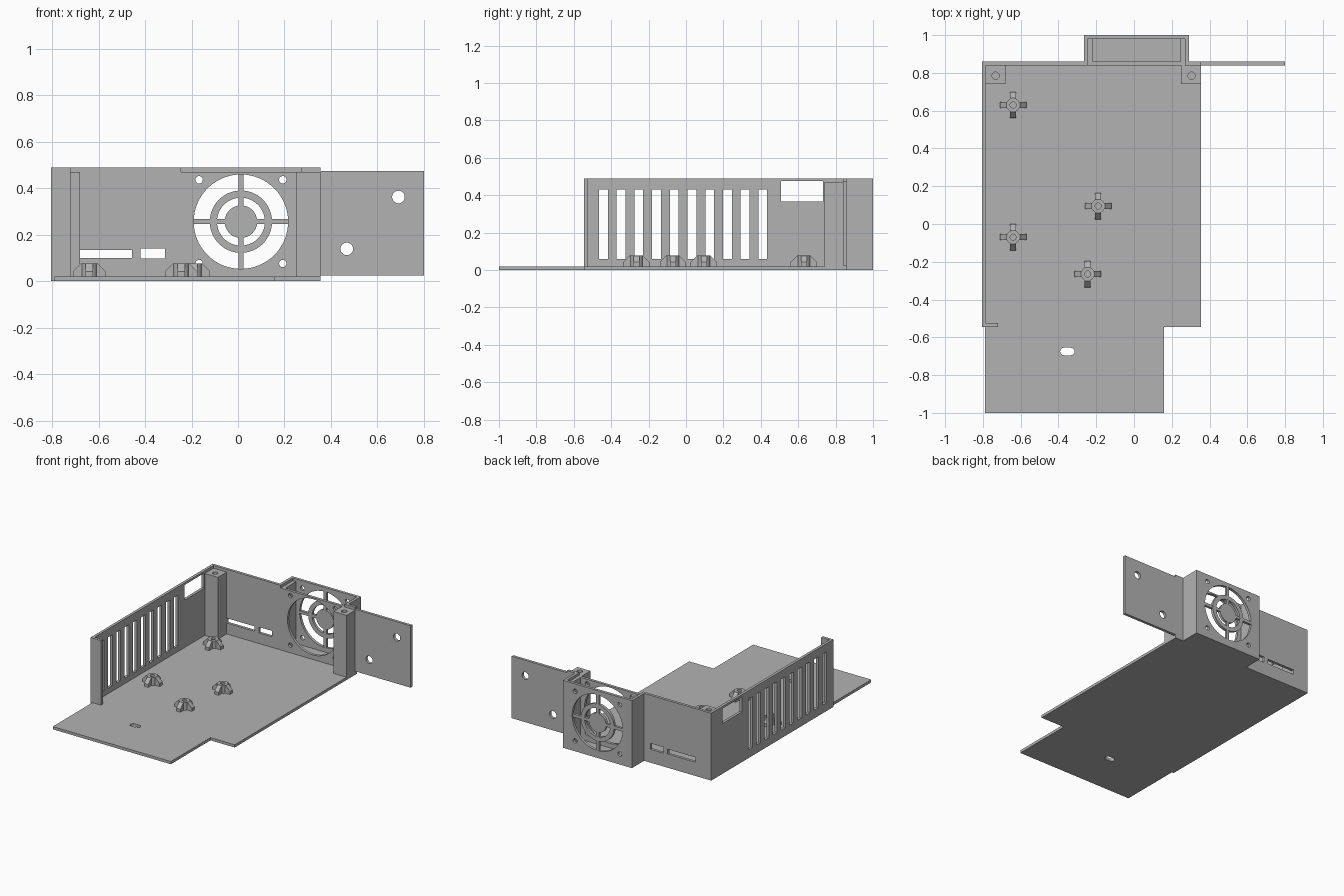
import bpy, bmesh, math

if "Cube" in bpy.data.objects:
    bpy.data.objects.remove(bpy.data.objects["Cube"], do_unlink=True)

grey = bpy.data.materials.new("plain_grey")
grey.use_nodes = True
grey.diffuse_color = (0.45, 0.45, 0.45, 1)
grey.node_tree.nodes["Principled BSDF"].inputs["Base Color"].default_value = (0.45, 0.45, 0.45, 1)


def rect(u0, u1, v0, v1):
    return [(u0, v0), (u1, v0), (u1, v1), (u0, v1)]


def circle(u, v, r, n=48):
    return [(u + r * math.cos(2 * math.pi * i / n), v + r * math.sin(2 * math.pi * i / n)) for i in range(n)]


def stadium(u, v, half, r, n=10):
    pts = []
    for i in range(2 * n + 2):
        k = i if i <= n else i - 1
        a = -math.pi / 2 + math.pi * k / n
        pts.append((u + (half if i <= n else -half) + r * math.cos(a), v + r * math.sin(a)))
    return pts


# World position of a profile point (u, v) at depth w
PLANES = {
    "XY": lambda u, v, w: (u, v, w),
    "XZ": lambda u, v, w: (u, w, v),
    "YZ": lambda u, v, w: (w, u, v),
}


def plate(name, plane, w0, w1, outline, holes=()):
    """Extrude a flat outline with holes between depths w0 and w1."""
    curve = bpy.data.curves.new(name, "CURVE")
    curve.dimensions = "2D"
    curve.fill_mode = "BOTH"
    curve.extrude = (w1 - w0) / 2
    for loop in [outline, *holes]:
        spline = curve.splines.new("POLY")
        spline.points.add(len(loop) - 1)
        for point, (u, v) in zip(spline.points, loop):
            point.co = (u, v, 0, 1)
        spline.use_cyclic_u = True
    helper = bpy.data.objects.new(name + "_profile", curve)
    mesh = bpy.data.meshes.new_from_object(helper)
    bpy.data.objects.remove(helper)
    bpy.data.curves.remove(curve)

    bm = bmesh.new()
    bm.from_mesh(mesh)
    for vert in bm.verts:
        u, v, w = vert.co
        vert.co = PLANES[plane](u, v, w + (w0 + w1) / 2)
    bmesh.ops.remove_doubles(bm, verts=bm.verts, dist=0.0001)
    bmesh.ops.recalc_face_normals(bm, faces=bm.faces)
    for face in bm.faces:
        face.smooth = True
        face.material_index = 0
    bm.to_mesh(mesh)
    bm.free()
    mesh.set_sharp_from_angle(angle=math.radians(30))
    mesh.name = name
    mesh.materials.clear()
    mesh.materials.append(grey)
    obj = bpy.data.objects.new(name, mesh)
    bpy.context.scene.collection.objects.link(obj)
    return obj


T = 0.02          # sheet thickness
TOP = 0.49        # wall height
LEDGE = 0.47      # lid ledge height
BACK = 0.84       # inner face of the back wall

# Floor with front tongue, cable slot and fan bay bottom
plate("floor", "XY", 0, T,
      [(-0.79, -1), (0.16, -1), (0.16, -0.545), (0.355, -0.545), (0.355, BACK), (0.27, BACK),
       (0.27, 0.98), (-0.245, 0.98), (-0.245, BACK), (-0.79, BACK)],
      [stadium(-0.353, -0.675, 0.018, 0.02)])

# Side wall with vents and a window
vents = [rect(y, y + 0.047, 0.06, 0.43) for y in (-0.465 + 0.0947 * i for i in range(10))]
plate("side_wall", "YZ", -0.805, -0.785, rect(-0.545, BACK + T, 0, TOP),
      vents + [rect(0.508, 0.733, 0.365, 0.475)])
plate("side_wall_return", "XY", T, TOP, rect(-0.785, -0.72, -0.545, -0.525))

# Back wall pieces
plate("back_wall", "XZ", BACK, BACK + T, rect(-0.785, -0.265, 0, TOP),
      [rect(-0.68, -0.455, 0.1, 0.135), rect(-0.42, -0.315, 0.097, 0.14)])
plate("back_wall_end", "XZ", BACK, BACK + T, rect(0.29, 0.355, 0, TOP))
plate("mounting_ear", "XZ", BACK, BACK + T, rect(0.355, 0.8, 0.025, 0.475),
      [circle(0.69, 0.362, 0.027), circle(0.468, 0.139, 0.027)])

# Fan bay
FX, FZ, FR = 0.0125, 0.256, 0.203
screws = [circle(FX + sx * 0.18, FZ + sz * 0.18, 0.016, 24) for sx in (-1, 1) for sz in (-1, 1)]
fan_holes = [circle(FX, FZ, FR, 64)] + screws
plate("fan_inner_wall", "XZ", BACK, BACK + T, rect(-0.245, 0.27, T, LEDGE), fan_holes)
plate("fan_outer_wall", "XZ", 0.98, 1.0, rect(-0.265, 0.29, 0, TOP), fan_holes)
for side, sign in (("left", 1), ("right", -1)):
    outer, lip, inner = (FX + sign * d for d in (0.2775, 0.2575, 0.2325))
    plate(f"fan_bay_{side}_wall", "XY", 0, TOP, rect(min(outer, lip), max(outer, lip), BACK, 0.98))
    plate(f"fan_bay_{side}_ledge", "XY", T, LEDGE, rect(min(lip, inner), max(lip, inner), BACK + T, 0.98))

# Fan grille
plate("grille_ring", "XZ", 0.98, 1.0, circle(FX, FZ, 0.134, 64), [circle(FX, FZ, 0.103, 64)])
plate("grille_hub", "XZ", 0.98, 1.0, circle(FX, FZ, 0.07))
plate("grille_upright", "XZ", 0.981, 0.999, rect(FX - 0.011, FX + 0.011, FZ - 0.208, FZ + 0.208))
plate("grille_crossbar", "XZ", 0.981, 0.999, rect(FX - 0.208, FX + 0.208, FZ - 0.011, FZ + 0.011))

# Corner screw posts
for side, x0, x1, hole in (("left", 0.25, 0.355, 0.305), ("right", -0.785, -0.68, -0.733)):
    plate(f"{side}_screw_post", "XY", T, LEDGE, rect(x0, x1, 0.74, BACK), [circle(hole, 0.785, 0.019, 24)])

# Board standoffs with four tapered fins each
for i, (x, y) in enumerate([(-0.64, 0.63), (-0.64, -0.07), (-0.19, 0.095), (-0.245, -0.265)], 1):
    plate(f"standoff_{i}", "XY", T, 0.077, circle(x, y, 0.036, 32), [circle(x, y, 0.016, 24)])
    for plane, along, across in (("XZ", x, y), ("YZ", y, x)):
        for s in (-1, 1):
            fin = [(0.028, T), (0.07, T), (0.07, 0.042), (0.036, 0.076), (0.028, 0.076)]
            plate(f"standoff_{i}_fin", plane, across - 0.016, across + 0.016,
                  [(along + s * d, z) for d, z in fin])
